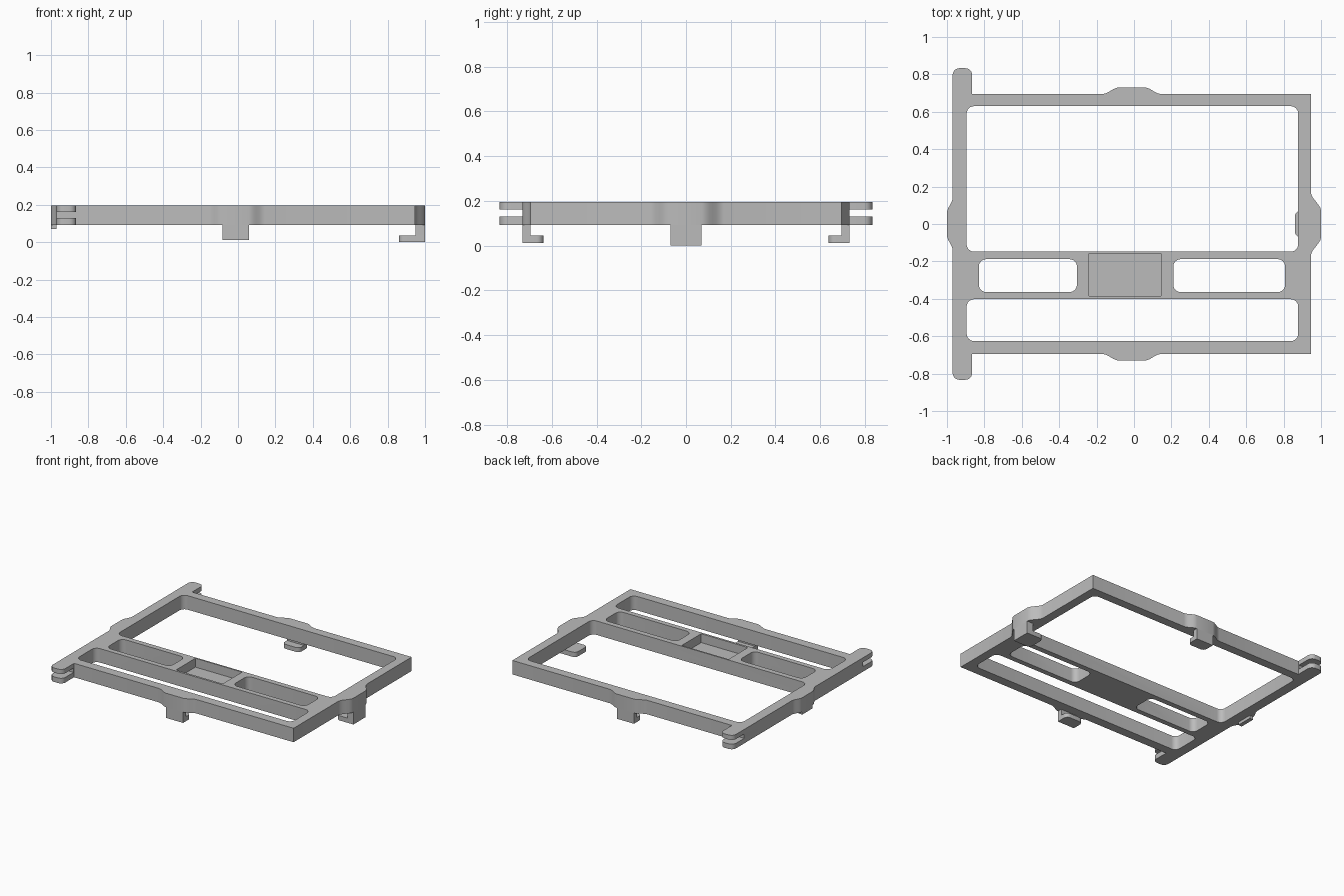
import bpy, bmesh, math
from mathutils import Vector

if "Cube" in bpy.data.objects:
    bpy.data.objects.remove(bpy.data.objects["Cube"])

grey = bpy.data.materials.new("plain grey")
grey.use_nodes = True
colour = (0.5, 0.5, 0.5, 1)
grey.diffuse_color = colour
grey.node_tree.nodes["Principled BSDF"].inputs["Base Color"].default_value = colour

BOTTOM, TOP = 0.092, 0.196
EDGE_Y, LUG_Y = 0.695, 0.833
LEFT, RIGHT = -0.97, 0.945
LUG_IN = -0.865
HOOK_X = -0.012


def rounded(points, steps=6):
    """Turn (x, y, radius) corners into a polygon with filleted corners."""
    out = []
    for i, (x, y, r) in enumerate(points):
        p = Vector((x, y))
        if r == 0:
            out.append(p)
            continue
        a = (Vector(points[i - 1][:2]) - p).normalized()
        b = (Vector(points[(i + 1) % len(points)][:2]) - p).normalized()
        for k in range(steps + 1):
            t = k / steps * math.pi / 2
            out.append(p + a * r * (1 - math.sin(t)) + b * r * (1 - math.cos(t)))
    return out


def rect(x0, x1, y0, y1, r=0):
    return rounded([(x0, y0, r), (x1, y0, r), (x1, y1, r), (x0, y1, r)])


def add_prism(bm, outline, z0, z1):
    face = bm.faces.new([bm.verts.new((p[0], p[1], z0)) for p in outline])
    ext = bmesh.ops.extrude_face_region(bm, geom=[face])["geom"]
    for v in ext:
        if isinstance(v, bmesh.types.BMVert):
            v.co.z = z1


def make(name, prisms):
    bm = bmesh.new()
    for p in prisms:
        add_prism(bm, *p)
    bmesh.ops.recalc_face_normals(bm, faces=bm.faces[:])
    mesh = bpy.data.meshes.new(name)
    bm.to_mesh(mesh)
    bm.free()
    mesh.materials.append(grey)
    obj = bpy.data.objects.new(name, mesh)
    bpy.context.collection.objects.link(obj)
    return obj


def bulge(half, flat, depth, steps=6):
    """(along, out) offsets of a flat-topped swelling with eased flanks."""
    side = []
    for k in range(steps + 1):
        t = k / steps
        side.append((-half + (half - flat) * t, depth * t * t * (3 - 2 * t)))
    return side + [(-s, d) for s, d in reversed(side)]


# Frame outline, anticlockwise from the front lug
end_bulge = bulge(0.155, 0.07, 0.035)
corners = [(LEFT, -LUG_Y, 0.037), (LUG_IN, -LUG_Y, 0.037), (LUG_IN, -EDGE_Y, 0)]
corners += [(HOOK_X + s, -EDGE_Y - d, 0) for s, d in end_bulge]
corners += [(RIGHT, -EDGE_Y, 0)]
corners += [(RIGHT + d, s, 0) for s, d in bulge(0.17, 0.07, 0.055)]
corners += [(RIGHT, EDGE_Y, 0)]
corners += [(HOOK_X - s, EDGE_Y + d, 0) for s, d in end_bulge]
corners += [(LUG_IN, EDGE_Y, 0), (LUG_IN, LUG_Y, 0.037), (LEFT, LUG_Y, 0.037)]
corners += [(LEFT - d, -s, 0) for s, d in bulge(0.14, 0.06, 0.03)]
frame = make("frame", [(rounded(corners), BOTTOM, TOP)])

# Openings, recessed tray and lug slots
openings = [
    rect(-0.895, 0.878, -0.148, 0.63, 0.04),
    rect(-0.895, 0.878, -0.626, -0.402, 0.04),
    rect(-0.83, -0.305, -0.364, -0.188, 0.04),
    rect(0.21, 0.808, -0.364, -0.188, 0.04),
]
cuts = [(o, BOTTOM - 0.1, TOP + 0.1) for o in openings]
cuts.append((rect(-0.24, 0.145, -0.386, -0.159), 0.13, TOP + 0.1))
for y0, y1 in ((-0.95, -0.70), (0.70, 0.95)):
    cuts.append((rect(-1.1, -0.8, y0, y1), 0.13, 0.162))
cutter = make("opening_cutter", cuts)
cutter.hide_render = True
mod = frame.modifiers.new("openings", "BOOLEAN")
mod.operation = "DIFFERENCE"
mod.solver = "EXACT"
mod.object = cutter
bpy.context.view_layer.objects.active = frame
bpy.ops.object.modifier_apply(modifier=mod.name)
bpy.data.objects.remove(cutter)

# Hooks: a short leg with a foot turned inwards, rounded at the toe
parts = [frame]
for name, sign in (("front_hook", -1), ("back_hook", 1)):
    outer, inner, toe = sign * 0.73, sign * EDGE_Y, sign * 0.637
    x0, x1 = HOOK_X - 0.07, HOOK_X + 0.07
    foot = rounded([(x0, inner, 0), (x0, toe, 0.03), (x1, toe, 0.03), (x1, inner, 0)])
    foot += [Vector((x1, outer)), Vector((x0, outer))]
    parts.append(make(name + "_leg", [(rect(x0, x1, outer, inner), 0.045, BOTTOM)]))
    parts.append(make(name + "_foot", [(foot, 0.012, 0.045)]))

foot = rounded([(1.0, -0.07, 0), (1.0, 0.07, 0), (0.86, 0.07, 0.03), (0.86, -0.07, 0.03)])
parts.append(make("left_hook_leg", [(rect(0.95, 1.0, -0.07, 0.07), 0.035, BOTTOM)]))
parts.append(make("left_hook_foot", [(foot, 0, 0.035)]))

# Small lip under the swelling on the lug side
parts.append(make("right_lip", [(rect(-1.0, LEFT, -0.06, 0.06), 0.07, BOTTOM)]))

bpy.ops.object.select_all(action="DESELECT")
for p in parts:
    p.select_set(True)
bpy.ops.object.shade_smooth_by_angle(angle=math.radians(30))
